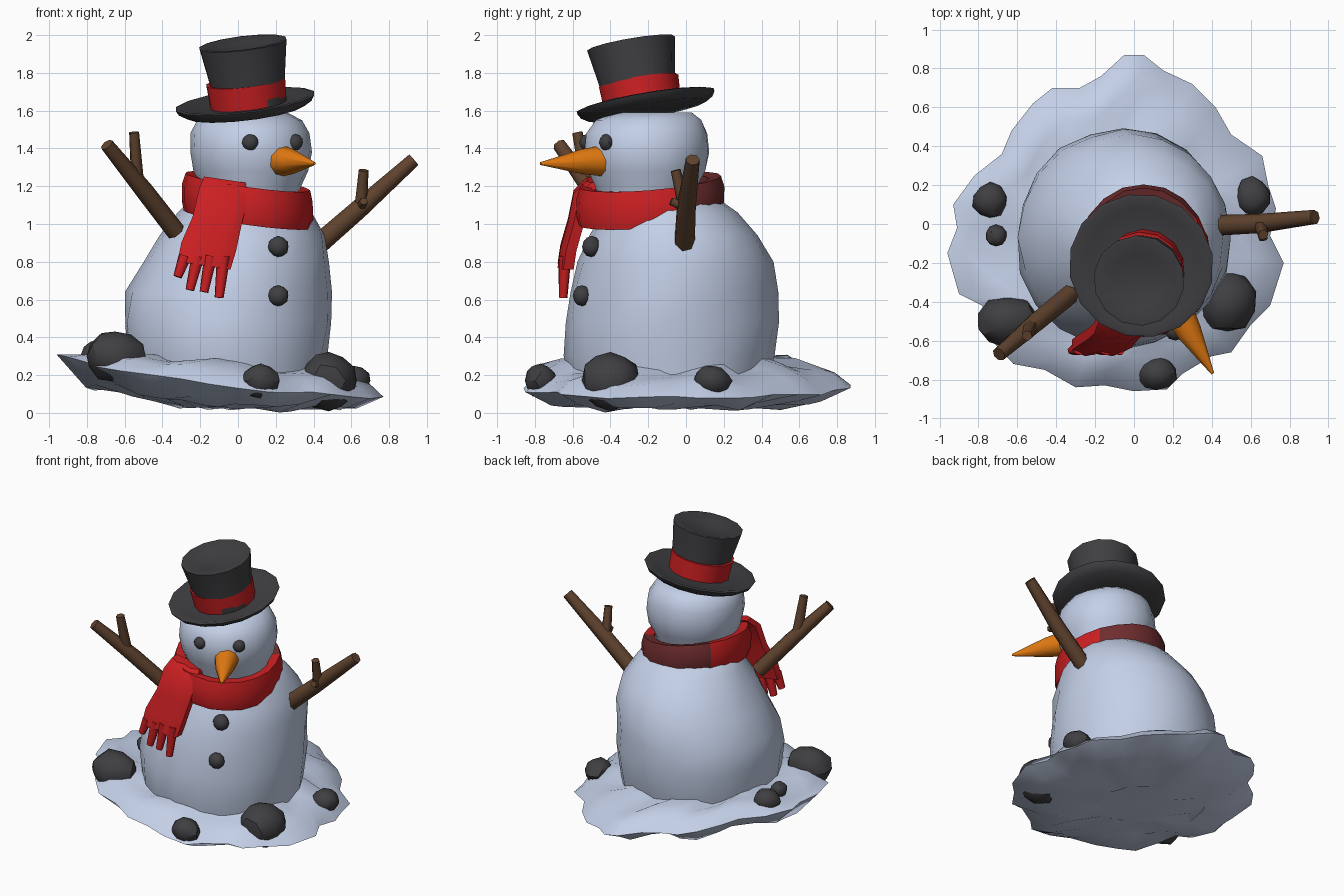
import bpy, bmesh, math, random
from mathutils import Vector, Matrix

if "Cube" in bpy.data.objects:
    bpy.data.objects.remove(bpy.data.objects["Cube"])

random.seed(4)

def material(name, r, g, b):
    m = bpy.data.materials.new(name)
    m.diffuse_color = (r, g, b, 1)
    m.use_nodes = True
    m.node_tree.nodes["Principled BSDF"].inputs["Base Color"].default_value = m.diffuse_color
    return m

SNOW = material("snow", 0.57, 0.65, 0.83)
COAL = material("coal", 0.05, 0.05, 0.055)
RED = material("scarf red", 0.6, 0.014, 0.016)
MAROON = material("dark red", 0.16, 0.026, 0.028)
ORANGE = material("carrot", 0.78, 0.2, 0.006)
WOOD = material("bark", 0.115, 0.055, 0.027)

def finish(bm, name, mats, angle=40):
    bmesh.ops.recalc_face_normals(bm, faces=bm.faces)
    me = bpy.data.meshes.new(name)
    bm.to_mesh(me)
    bm.free()
    ob = bpy.data.objects.new(name, me)
    bpy.context.collection.objects.link(ob)
    for m in mats:
        me.materials.append(m)
    bpy.ops.object.select_all(action='DESELECT')
    ob.select_set(True)
    bpy.context.view_layer.objects.active = ob
    bpy.ops.object.shade_smooth_by_angle(angle=math.radians(angle))
    return ob

def loft(name, rings, mats, loop=False, angle=40, rule=None):
    """Skin a list of equal-length point rings."""
    bm = bmesh.new()
    vs = [[bm.verts.new(p) for p in ring] for ring in rings]
    n = len(vs[0])
    pairs = list(zip(vs, vs[1:])) + ([(vs[-1], vs[0])] if loop else [])
    for a, b in pairs:
        for i in range(n):
            j = (i + 1) % n
            bm.faces.new((a[i], a[j], b[j], b[i]))
    if not loop:
        bm.faces.new(vs[0])
        bm.faces.new(vs[-1])
    if rule:
        for f in bm.faces:
            f.material_index = rule(f.calc_center_median())
    return finish(bm, name, mats, angle)

def ring(cx, cy, z, rx, ry, n, jit=0.0):
    pts = []
    for i in range(n):
        a = 2 * math.pi * i / n
        k = 1 + random.uniform(-jit, jit)
        pts.append(Vector((cx + rx * k * math.cos(a), cy + ry * k * math.sin(a), z)))
    return pts

def limb(name, path, mat, n=7, angle=65):
    """Tapered rod through (x, y, z, radius) points."""
    pts = [Vector(p[:3]) for p in path]
    rot = (pts[-1] - pts[0]).to_track_quat('Z', 'Y')
    rings = [[c + rot @ v for v in ring(0, 0, 0, p[3], p[3], n)] for c, p in zip(pts, path)]
    return loft(name, rings, [mat], angle=angle)

def lump(name, x, y, z, sx, sy, sz, jit=.07):
    """Irregular piece of coal."""
    bm = bmesh.new()
    bmesh.ops.create_icosphere(bm, subdivisions=2, radius=1)
    for v in bm.verts:
        k = random.uniform(1 - jit, 1 + jit)
        v.co = Vector((x + v.co.x * sx * k, y + v.co.y * sy * k, z + v.co.z * sz * k))
    return finish(bm, name, [COAL], 30)

# Snow mound: wavy outline, tilted edge, thin rim
outline = [(.77, -.2), (.7, -.06), (.73, .08), (.69, .2), (.66, .35), (.5, .46), (.42, .6), (.3, .72),
           (.15, .79), (.05, .87), (-.05, .87), (-.17, .76), (-.28, .7), (-.42, .7), (-.52, .62),
           (-.63, .48), (-.68, .36), (-.82, .25), (-.93, .1), (-.91, -.02), (-.96, -.15), (-.9, -.36),
           (-.78, -.42), (-.75, -.58), (-.62, -.72), (-.46, -.75), (-.3, -.84), (-.15, -.83),
           (0, -.86), (.17, -.85), (.25, -.77), (.4, -.68), (.5, -.66), (.6, -.52), (.7, -.42)]

def mound_ring(s, height, jit):
    pts = []
    for x, y in outline:
        px, py = -.05 + (x + .05) * s, -.05 + (y + .05) * s
        edge = .135 - .115 * x + .06 * x * x
        wave = jit * math.sin(7 * math.atan2(y, x) + 9 * s) + random.uniform(-jit, jit) / 2
        pts.append(Vector((px, py, max(0, height(edge, px) + wave))))
    return pts

loft("snow_mound", [
    mound_ring(.3, lambda e, x: .03, .01),
    mound_ring(.6, lambda e, x: .03 + max(0, -x) * .14, .02),
    mound_ring(.83, lambda e, x: e * .5, .02),
    mound_ring(1, lambda e, x: e, .008),
    mound_ring(.91, lambda e, x: min(e + .065, .3), .015),
    mound_ring(.78, lambda e, x: min(e + .11, .3), .022),
    mound_ring(.64, lambda e, x: .26 - .07 * x, .022),
    mound_ring(.4, lambda e, x: .33, 0)], [SNOW], angle=60)

# Body: leaning stack of rings (z, cx, cy, rx, ry)
body = [(.1, -.05, -.08, .5, .5), (.3, -.06, -.09, .53, .55), (.48, -.055, -.075, .55, .565),
        (.64, -.05, -.07, .54, .55), (.8, -.005, -.06, .49, .515), (.94, .02, -.065, .44, .445),
        (1.06, .035, -.09, .35, .36), (1.16, .05, -.15, .27, .28)]
loft("body", [ring(x, y, z, rx, ry, 20, .018) for z, x, y, rx, ry in body], [SNOW], angle=60)

# Head
head = [(1.08, .07, -.21, .24), (1.2, .07, -.21, .265), (1.28, .07, -.21, .305), (1.38, .07, -.21, .325),
        (1.48, .065, -.21, .315), (1.55, .06, -.2, .275), (1.59, .06, -.17, .2)]
loft("head", [ring(x, y, z, r, r * 1.03, 18, .012) for z, x, y, r in head], [SNOW], angle=60)

# Eyes and buttons
for i, (x, y) in enumerate([(.065, -.525), (.3, -.42)]):
    lump(f"eye_{i}", x, y, 1.432, .045, .04, .045, .03)
for i, (y, z) in enumerate([(-.5, .88), (-.55, .62)]):
    lump(f"button_{i}", .213, y, z, .056, .05, .056, .03)

# Carrot nose
limb("nose", [(.22, -.44, 1.335, .085), (.285, -.56, 1.33, .066), (.405, -.77, 1.32, .008)],
     ORANGE, 9)

# Hat: tilted turned profile (radius, height)
HAT = Matrix.Translation((.04, -.21, 1.625)) @ Vector((-.12, -.17, 1)).to_track_quat('Z', 'Y').to_matrix().to_4x4()
UP = HAT.to_3x3() @ Vector((0, 0, 1))

def turned(name, profile, mat, n, shift=(0, 0, 0), angle=35):
    rings = [[HAT @ v + Vector(shift) for v in ring(0, 0, z, r, r, n)] for r, z in profile]
    return loft(name, rings, [mat], angle=angle)

turned("hat_brim", [(.2, -.03), (.32, -.025), (.36, 0), (.375, .025), (.355, .03), (.3, .012), (.17, .01)],
       COAL, 16)
turned("hat_crown", [(.195, 0), (.2, .12), (.236, .338), (.215, .34), (.14, .32), (.05, .305)],
       COAL, 14, (.025, -.025, 0))
turned("hat_band", [(.206, .0), (.213, .125), (.19, .125), (.19, .0)], RED, 14, (.015, -.02, .01))

# Scarf wrap: tilted band, dark at the back
scarf = []
for dr, dz in [(-.08, .09), (-.015, .1), (.003, .04), (.003, -.05), (-.01, -.1), (-.085, -.09)]:
    pts = ring(.05, -.19, 1.125 + dz, .345 + dr, .39 + dr, 20, .01)
    for p in pts:
        p.z += -.14 * (p.x - .05) + .08 * (p.y + .19)
    scarf.append(pts)
loft("scarf_wrap", scarf, [RED, MAROON], loop=True, rule=lambda c: int(c.y > .03))

# Scarf tail (x, y, z, half width) with a ridged cross-section
tail = []
for x, y, z, w in [(-.07, -.5, 1.235, .11), (-.075, -.565, 1.17, .13), (-.11, -.595, 1.02, .13),
                   (-.155, -.635, .88, .145), (-.18, -.65, .78, .14)]:
    tail.append([Vector((x + u * w, y + d, z - .15 * u * w)) for u, d in
                 [(-1, .055), (-1, -.0), (-.5, -.03), (0, -.015), (.5, -.03), (1, 0), (1, .055)]])
loft("scarf_tail", tail, [RED])
for i, (tx, tz) in enumerate([(-.32, .72), (-.255, .65), (-.18, .64), (-.1, .61)]):
    limb(f"scarf_fringe_{i}", [(-.28 + i * .068, -.64, .83, .036), (tx, -.65, tz, .024)], RED, 6)

# Stick arms with twigs
limb("right_arm", [(.41, -.01, .88, .056), (.64, .0, 1.08, .052), (.93, .035, 1.34, .038)], WOOD)
limb("right_twig", [(.65, -.005, 1.08, .036), (.665, -.055, 1.285, .027)], WOOD, 6)
limb("right_stub", [(.65, .0, 1.09, .03), (.665, -.08, 1.12, .022)], WOOD, 6)
limb("left_arm", [(-.33, -.36, .96, .052), (-.5, -.5, 1.18, .05), (-.695, -.67, 1.42, .037)], WOOD)
limb("left_twig", [(-.53, -.52, 1.2, .037), (-.55, -.575, 1.485, .028)], WOOD, 6)

# Coal lumps around the mound
for i, args in enumerate([(-.65, -.5, .3, .16, .13, .135), (.48, -.4, .17, .15, .16, .155),
                          (.12, -.77, .17, .1, .085, .09), (.61, .14, .17, .09, .1, .085),
                          (-.74, .12, .31, .09, .09, .075), (-.71, -.06, .31, .055, .055, .055)]):
    lump(f"coal_lump_{i}", *args)
